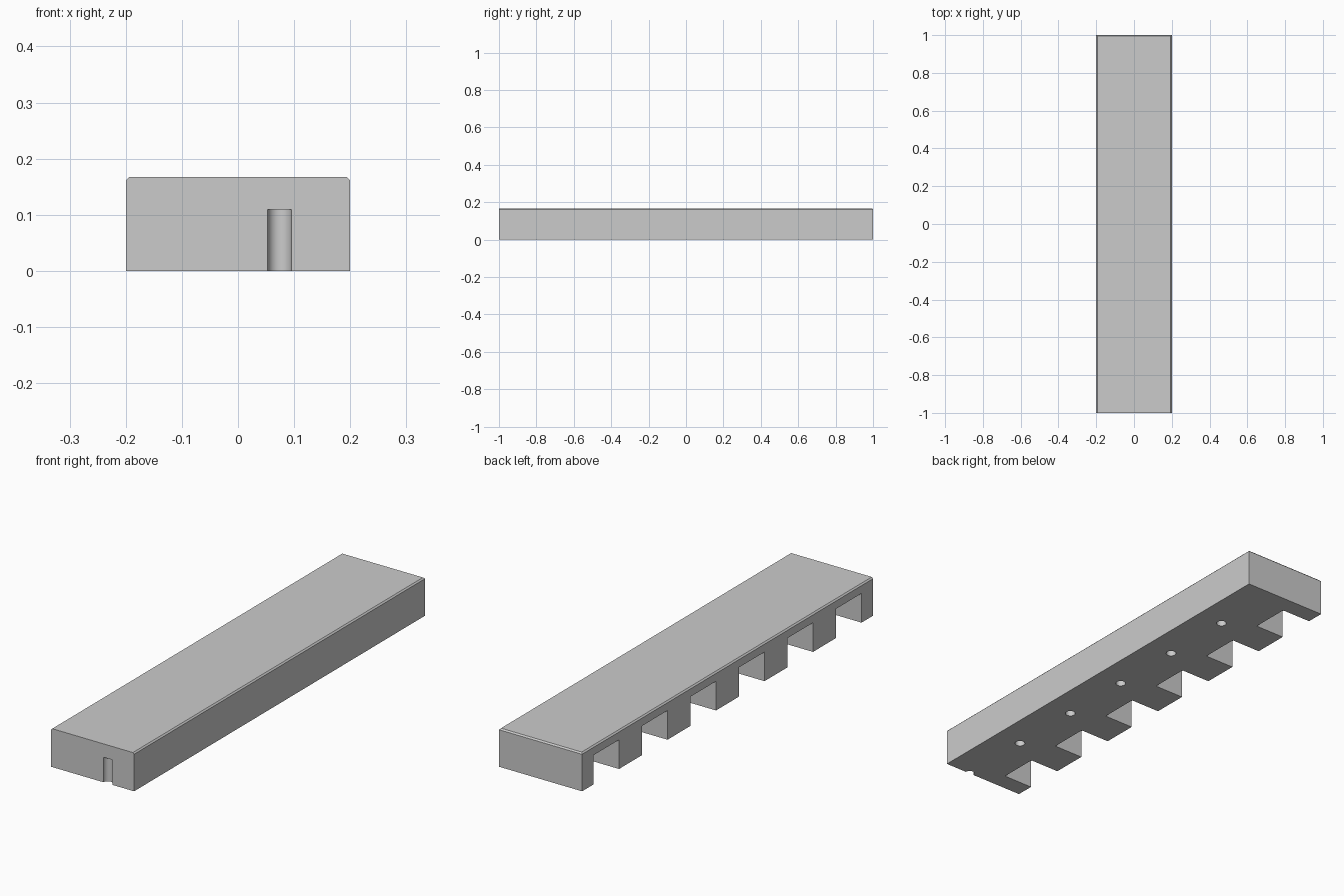
import bpy, bmesh, math
from mathutils import Matrix, Vector

cube = bpy.data.objects.get("Cube")
if cube:
    bpy.data.objects.remove(cube, do_unlink=True)

HALF_W, HEIGHT, PITCH = 0.2, 0.167, 1 / 3
CHAMFER = 0.006


def material(name, rgb):
    mat = bpy.data.materials.new(name)
    mat.use_nodes = True
    mat.diffuse_color = (*rgb, 1)
    mat.node_tree.nodes["Principled BSDF"].inputs["Base Color"].default_value = (*rgb, 1)
    return mat


def add_box(bm, low, high):
    low, high = Vector(low), Vector(high)
    matrix = Matrix.Translation((low + high) / 2) @ Matrix.Diagonal((*(high - low), 1))
    return bmesh.ops.create_cube(bm, size=1, matrix=matrix)["verts"]


def add_hole(bm, x, y, radius, top):
    bottom = -0.05
    bmesh.ops.create_cone(bm, cap_ends=True, segments=32, radius1=radius, radius2=radius,
                          depth=top - bottom,
                          matrix=Matrix.Translation((x, y, (top + bottom) / 2)))


def make_object(name, bm):
    mesh = bpy.data.meshes.new(name)
    bm.to_mesh(mesh)
    bm.free()
    obj = bpy.data.objects.new(name, mesh)
    bpy.context.collection.objects.link(obj)
    return obj


# Long slab, chamfered on the top edges of both sides and the back
bm = bmesh.new()
add_box(bm, (-HALF_W, -1, 0), (HALF_W, 1, HEIGHT))
top_edges = [e for e in bm.edges
             if all(v.co.z > HEIGHT / 2 for v in e.verts)
             and not all(v.co.y < 0 for v in e.verts)]
bmesh.ops.bevel(bm, geom=top_edges, offset=CHAMFER, segments=1, affect='EDGES')
slab = make_object("notched_slab", bm)
slab.data.materials.append(material("grey", (0.6, 0.6, 0.6)))

# Cutters: six square side notches, then peg holes with a half hole at the front
bm = bmesh.new()
for i in range(6):
    y = (i - 2.5) * PITCH
    add_box(bm, (-0.3, y - 0.0875, -0.05), (-0.056, y + 0.0875, 0.127))
    add_hole(bm, 0.074, -1 + i * PITCH, 0.021, 0.109)
cutter = make_object("cutter", bm)
cutter.hide_render = True

# Cut the slab and discard the cutter
cut = slab.modifiers.new("cuts", 'BOOLEAN')
cut.operation = 'DIFFERENCE'
cut.solver = 'EXACT'
cut.object = cutter
bpy.ops.object.select_all(action='DESELECT')
slab.select_set(True)
bpy.context.view_layer.objects.active = slab
bpy.ops.object.modifier_apply(modifier=cut.name)
bpy.data.objects.remove(cutter, do_unlink=True)

# Round hole walls, crisp edges elsewhere
bpy.ops.object.shade_smooth_by_angle(angle=math.radians(30))
